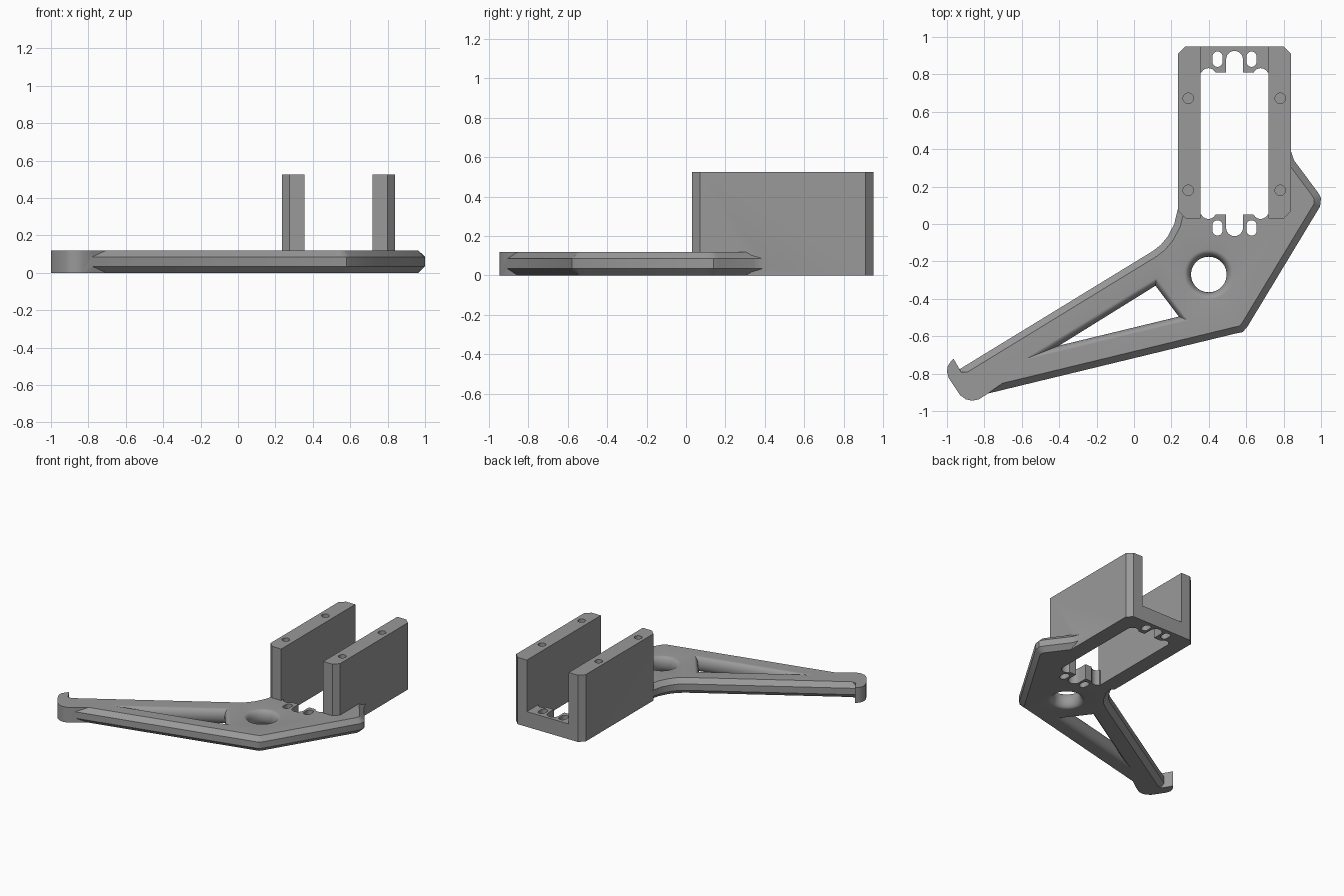
import bpy, bmesh, math
from mathutils import Vector

cube = bpy.data.objects.get("Cube")
if cube:
    bpy.data.objects.remove(cube, do_unlink=True)

T = 0.12    # plate thickness
CX, CY = 0.5375, 0.43    # centre of the motor opening

grey = bpy.data.materials.new("plain grey")
grey.use_nodes = True
grey.diffuse_color = (0.32, 0.32, 0.32, 1)
grey.node_tree.nodes["Principled BSDF"].inputs["Base Color"].default_value = grey.diffuse_color


def loft(name, levels):
    """Solid through matching outlines, given as (z, points)."""
    bm = bmesh.new()
    rings = [[bm.verts.new((p[0], p[1], z)) for p in pts] for z, pts in levels]
    n = len(rings[0])
    for a, b in zip(rings, rings[1:]):
        for i in range(n):
            j = (i + 1) % n
            bm.faces.new((a[i], a[j], b[j], b[i]))
    bm.faces.new(rings[0][::-1])
    bm.faces.new(rings[-1])
    bmesh.ops.recalc_face_normals(bm, faces=bm.faces[:])
    me = bpy.data.meshes.new(name)
    bm.to_mesh(me)
    bm.free()
    me.materials.append(grey)
    ob = bpy.data.objects.new(name, me)
    bpy.context.collection.objects.link(ob)
    return ob


def prism(name, pts, z0, z1):
    return loft(name, [(z0, pts), (z1, pts)])


def rect(x0, x1, y0, y1):
    return [(x0, y0), (x1, y0), (x1, y1), (x0, y1)]


def circle(x, y, r, n=48):
    return [(x + r * math.cos(2 * math.pi * i / n), y + r * math.sin(2 * math.pi * i / n))
            for i in range(n)]


def pill(x, y0, y1, r, n=12):
    """Slot outline with round ends, running along y."""
    arc = [math.pi * i / n for i in range(n + 1)]
    return ([(x + r * math.cos(a), y1 - r + r * math.sin(a)) for a in arc] +
            [(x - r * math.cos(a), y0 + r - r * math.sin(a)) for a in arc])


def inset(pts, d):
    """Mitred inward offset of a counter-clockwise outline."""
    out = []
    for i, p in enumerate(pts):
        p = Vector(p)
        e1 = (p - Vector(pts[i - 1])).normalized()
        e2 = (Vector(pts[(i + 1) % len(pts)]) - p).normalized()
        n1, n2 = Vector((-e1.y, e1.x)), Vector((-e2.y, e2.x))
        out.append(p + (n1 + n2) * d / (1 + n1.dot(n2)))
    return out


def combine(target, other, op):
    """Boolean the other solid into the target and discard it."""
    mod = target.modifiers.new(op, 'BOOLEAN')
    mod.operation, mod.solver, mod.object = op, 'EXACT', other
    bpy.context.view_layer.objects.active = target
    bpy.ops.object.modifier_apply(modifier=mod.name)
    bpy.data.objects.remove(other, do_unlink=True)


def rounded_hole(inner, outer, steps=8):
    """Through cutter whose rim flares from inner to outer at both faces."""
    levels = [(-0.03, outer)]
    for i in range(2 * steps + 1):
        u = -math.cos(math.pi * i / (2 * steps))
        t = 1 - math.sqrt(max(0, 1 - u * u))
        levels.append((T / 2 * (1 + u),
                       [Vector(a).lerp(Vector(b), t) for a, b in zip(inner, outer)]))
    levels.append((T + 0.03, outer))
    return loft("hole_cutter", levels)


# Motor bracket: chamfered block with an open channel
x0, x1, y0, y1, c = 0.235, 0.84, 0.03, 0.95, 0.04
bracket = prism("leg_bracket", [
    (x0 + c, y0), (x1 - c, y0), (x1, y0 + c), (x1, y1 - c),
    (x1 - c, y1), (x0 + c, y1), (x0, y1 - c), (x0, y0 + c)], 0, 0.525)
combine(bracket, prism("channel", rect(0.355, 0.72, -0.2, 1.2), T, 0.7), 'DIFFERENCE')

# Chamfered arm plate
arm_outline = [
    (-0.955, -0.79), (-0.80, -0.911), (0.55, -0.584), (0.58, -0.578), (0.604, -0.553),
    (0.995, 0.094), (1.0, 0.14), (0.984, 0.168), (0.856, 0.34), (0.84, 0.388),
    (0.80, 0.46), (0.77, 0.46), (0.29, 0.22), (0.25, 0.14), (0.235, 0.083),
    (0.215, 0.0), (0.18, -0.067), (0.143, -0.112), (0.10, -0.145)]
top = inset(arm_outline, 0.035)
arm = loft("arm", [(0, top), (0.035, arm_outline), (T - 0.035, arm_outline), (T, top)])
combine(bracket, arm, 'UNION')

# Foot with a hooked lip at the arm's end
foot = prism("foot", [
    (-0.965, -0.72), (-0.985, -0.742), (-0.997, -0.765), (-1.0, -0.79), (-0.99, -0.825),
    (-0.93, -0.915), (-0.90, -0.937), (-0.866, -0.945), (-0.83, -0.938), (-0.78, -0.906),
    (-0.706, -0.853), (-0.75, -0.76), (-0.86, -0.795), (-0.925, -0.79)], 0, T)
combine(bracket, foot, 'UNION')

# Round hole and triangular lightening hole
combine(bracket, rounded_hole(circle(0.40, -0.27, 0.095), circle(0.40, -0.27, 0.133)),
        'DIFFERENCE')
combine(bracket, rounded_hole([(0.115, -0.33), (-0.40, -0.65), (0.24, -0.495)],
                              [(0.12, -0.283), (-0.65, -0.75), (0.30, -0.52)]), 'DIFFERENCE')

# Motor opening with corner reliefs, cable notches and screw slots at both ends
cuts = [rect(0.355, 0.72, CY - 0.38, CY + 0.38)]
for s in (-1, 1):
    def slot(x, near, far, r):
        a, b = sorted((CY + s * near, CY + s * far))
        cuts.append(pill(x, a, b, r))
    slot(CX, 0.3, 0.495, 0.045)
    for side in (-1, 1):
        slot(CX + side * 0.1395, 0.28, 0.403, 0.042)
        slot(CX + side * 0.091, 0.41, 0.492, 0.027)
for outline in cuts:
    combine(bracket, prism("slot_cutter", outline, -0.05, T + 0.1), 'DIFFERENCE')

# Blind screw holes in the wall tops
for x in (0.29, 0.782):
    for y in (0.18, 0.672):
        combine(bracket, prism("screw_cutter", circle(x, y, 0.028, 24), 0.33, 0.6),
                'DIFFERENCE')

bpy.ops.object.select_all(action='DESELECT')
bracket.select_set(True)
bpy.context.view_layer.objects.active = bracket
bpy.ops.object.shade_smooth_by_angle(angle=math.radians(28))
